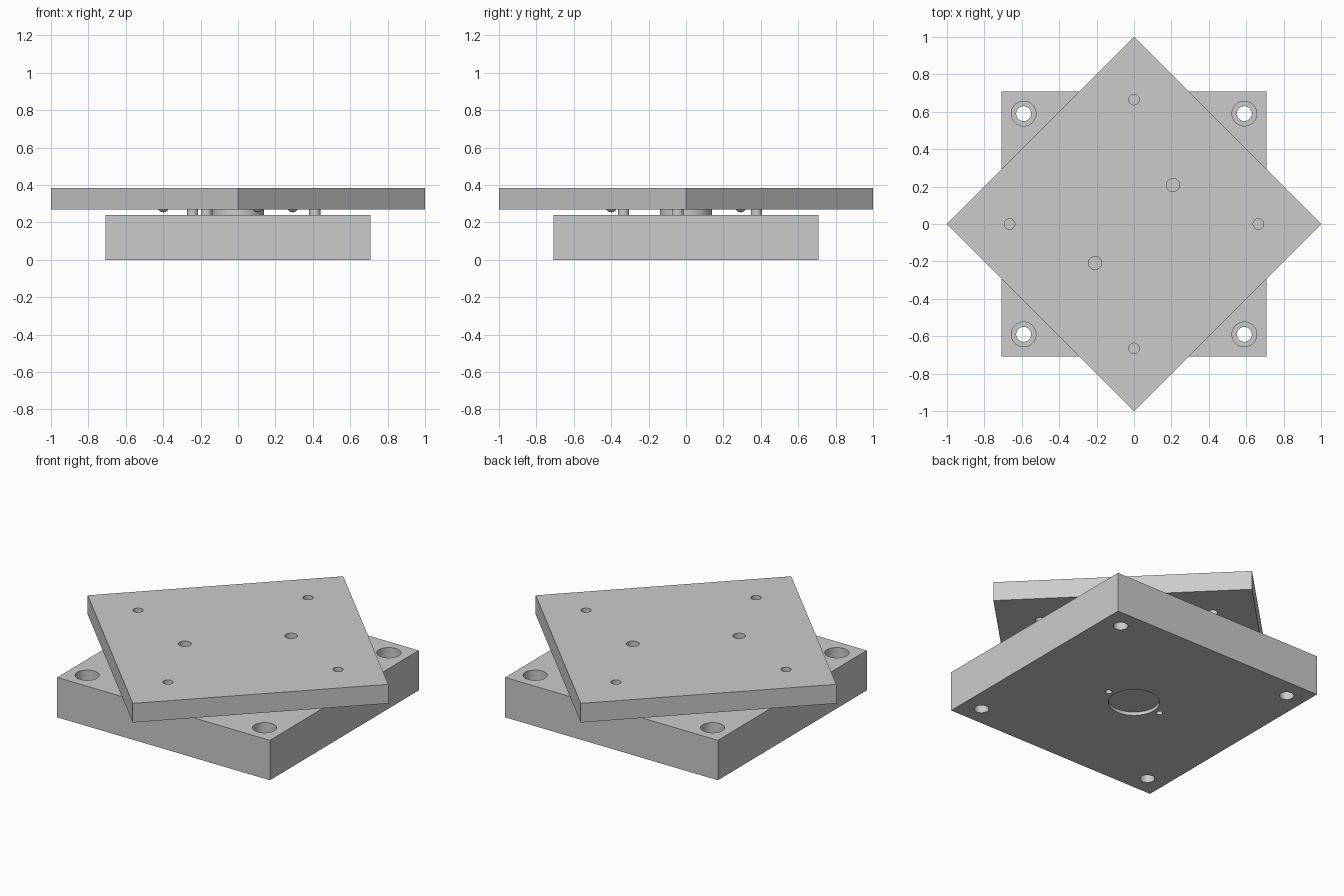
import bpy
from math import radians, cos, sin, sqrt

cube = bpy.data.objects.get("Cube")
if cube:
    bpy.data.objects.remove(cube, do_unlink=True)

metal = bpy.data.materials.new("light_grey_metal")
metal.use_nodes = True
grey = (0.6, 0.6, 0.6, 1)
metal.diffuse_color = grey
metal.node_tree.nodes["Principled BSDF"].inputs["Base Color"].default_value = grey

BASE_TOP, PLATE_BOTTOM, PLATE_TOP = 0.24, 0.27, 0.385
SIDE = sqrt(2)
RING = 0.413  # radius of the ball and post circle


def finish(name):
    ob = bpy.context.object
    ob.name = name
    ob.data.materials.append(metal)
    return ob


def slab(name, z0, z1, turn=0):
    bpy.ops.mesh.primitive_cube_add(size=1, location=(0, 0, (z0 + z1) / 2))
    ob = finish(name)
    ob.scale = (SIDE, SIDE, z1 - z0)
    ob.rotation_euler.z = radians(turn)
    bpy.ops.object.transform_apply(location=True, rotation=True, scale=True)
    return ob


def cylinder(name, x, y, r, z0, z1):
    bpy.ops.mesh.primitive_cylinder_add(
        vertices=48, radius=r, depth=z1 - z0, location=(x, y, (z0 + z1) / 2))
    return finish(name)


def drill(target, x, y, r, z0, z1):
    cutter = cylinder("drill_cutter", x, y, r, z0, z1)
    cutter.hide_render = True
    mod = target.modifiers.new("hole", "BOOLEAN")
    mod.operation = "DIFFERENCE"
    mod.solver = "EXACT"
    mod.object = cutter
    bpy.context.view_layer.objects.active = target
    bpy.ops.object.modifier_apply(modifier=mod.name)
    bpy.data.objects.remove(cutter, do_unlink=True)


def on_ring(angle):
    return RING * cos(radians(angle)), RING * sin(radians(angle))


# Base block: counterbored corner holes, round recess and two pin holes below
base = slab("base_block", 0, BASE_TOP)
for x in (-0.59, 0.59):
    for y in (-0.59, 0.59):
        drill(base, x, y, 0.04, -0.1, 0.5)
        drill(base, x, y, 0.066, 0.12, 0.5)
drill(base, 0, 0, 0.14, -0.1, 0.02)
for x in (-0.18, 0.18):
    drill(base, x, 0, 0.018, -0.1, 0.1)

# Turned upper plate with through holes
plate = slab("upper_plate", PLATE_BOTTOM, PLATE_TOP, 45)
for x, y in ((0.665, 0), (-0.665, 0), (0, 0.665), (0, -0.665)):
    drill(plate, x, y, 0.028, 0.2, 0.5)
for d in (-0.208, 0.208):
    drill(plate, d, d, 0.035, 0.2, 0.5)

# Central disc, posts and balls in the gap
parts = [base, plate,
         cylinder("central_disc", 0, 0, 0.14, BASE_TOP - 0.05, PLATE_BOTTOM - 0.001)]
for i in range(3):
    x, y = on_ring(-6 + 120 * i)
    parts.append(cylinder(f"support_post_{i + 1}", x, y, 0.03,
                          BASE_TOP - 0.05, PLATE_BOTTOM + 0.02))
    x, y = on_ring(45 + 120 * i)
    bpy.ops.mesh.primitive_uv_sphere_add(
        segments=32, ring_count=16, radius=0.03, location=(x, y, 0.284))
    parts.append(finish(f"locating_ball_{i + 1}"))

# Smooth the round walls, keep the edges sharp
bpy.ops.object.select_all(action="DESELECT")
for ob in parts:
    ob.select_set(True)
bpy.context.view_layer.objects.active = base
bpy.ops.object.shade_smooth_by_angle(angle=radians(30))
